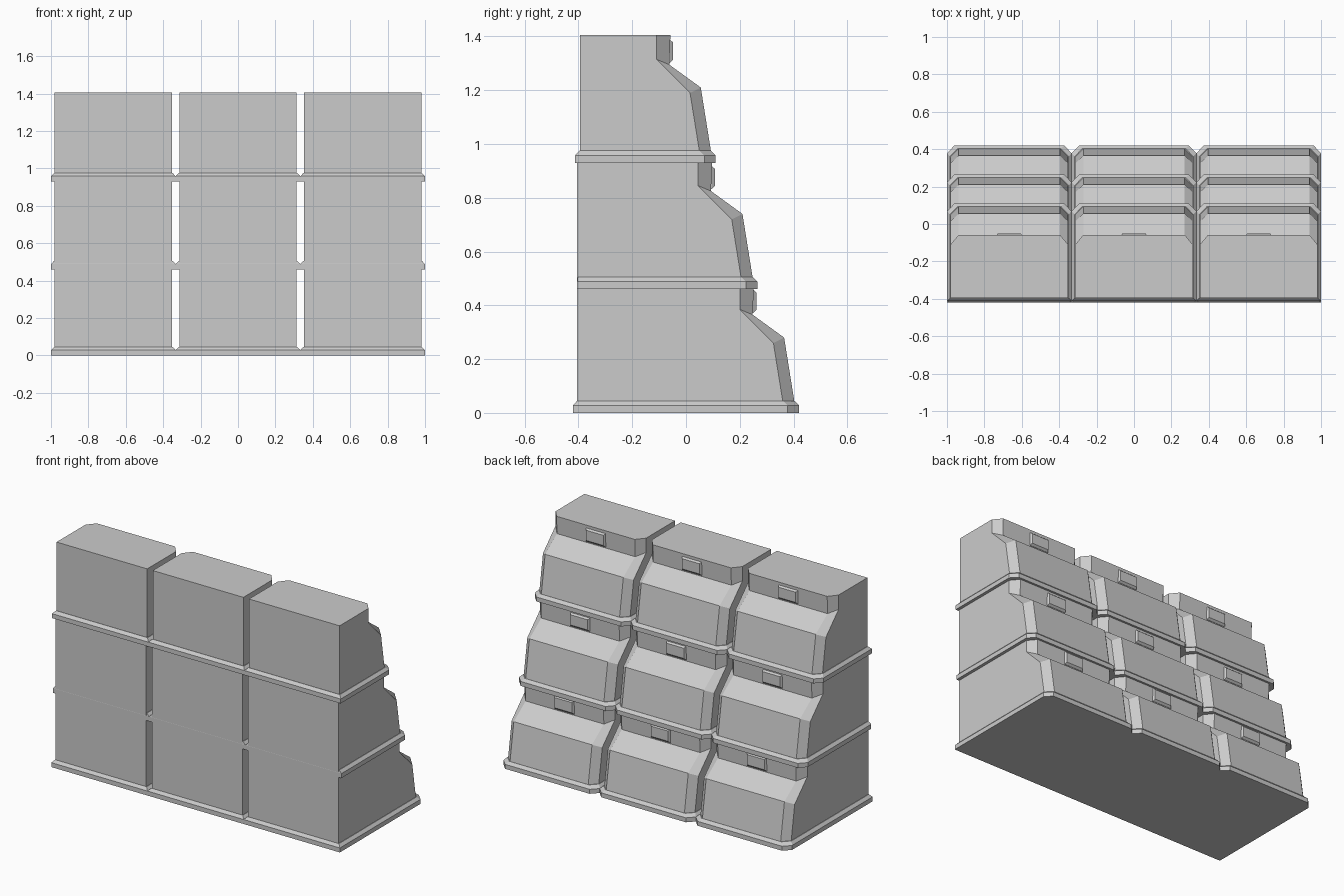
import bpy, bmesh

if "Cube" in bpy.data.objects:
    bpy.data.objects.remove(bpy.data.objects["Cube"])

PITCH = 2 / 3          # column spacing
HALF = 0.314           # half width of a bin body


def loft(name, rings):
    """Closed solid skinned through rings of equal point count."""
    bm = bmesh.new()
    loops = [[bm.verts.new(p) for p in r] for r in rings]
    n = len(loops[0])
    for a, b in zip(loops, loops[1:]):
        for i in range(n):
            j = (i + 1) % n
            bm.faces.new((a[i], a[j], b[j], b[i]))
    bm.faces.new(loops[0])
    bm.faces.new(loops[-1])
    bmesh.ops.recalc_face_normals(bm, faces=bm.faces)
    me = bpy.data.meshes.new(name)
    bm.to_mesh(me)
    bm.free()
    ob = bpy.data.objects.new(name, me)
    bpy.context.collection.objects.link(ob)
    return ob


def section(x, half, back, side, front, chamfer):
    """Rectangle with two cut corners; side and front are (y, z) pairs."""
    (sy, sz), (fy, fz) = side, front
    inner = half - chamfer
    return [(x - half, back, sz), (x + half, back, sz), (x + half, sy, sz),
            (x + inner, fy, fz), (x - inner, fy, fz), (x - half, sy, sz)]


def plate(x, z, half, back, front):
    return section(x, half, back, (front - 0.042, z), (front, z), 0.04)


# per level: y shift, z shift, body top, body back, rim back low / high
levels = [(0.0, 0.0, 0.465, -0.405, -0.42, -0.405),
          (-0.155, 0.46, 0.938, -0.405, -0.405, -0.402),
          (-0.31, 0.93, 1.405, -0.395, -0.412, -0.396)]

for col in (-1, 0, 1):
    x = col * PITCH
    for lv, (dy, dz, top, back, rim_lo, rim_hi) in enumerate(levels):
        tag = f"{lv}_{col + 1}"

        # rim under each bin, bevelled along its upper edge
        loft("rim_" + tag, [
            plate(x, dz, PITCH / 2, rim_lo, 0.42 + dy),
            plate(x, dz + 0.028, PITCH / 2, rim_lo, 0.42 + dy),
            plate(x, dz + 0.045, HALF + 0.003, rim_hi, 0.403 + dy)])

        # bin body: leaning face, sloped shoulder, upright neck
        pairs = [((0.362, 0.03), (0.405, 0.03)),
                 ((0.325, 0.26), (0.365, 0.28)),
                 ((0.20, 0.385), (0.248, 0.365)),
                 ((0.20, top - dz), (0.252, top - dz))]
        loft("bin_" + tag, [
            section(x, HALF, back, (s[0] + dy, s[1] + dz),
                    (f[0] + dy, f[1] + dz), 0.043) for s, f in pairs])

        # small raised latch tab on the neck
        rings = []
        for y, w, z0, z1 in ((0.24, 0.068, 0.372, 0.458),
                             (0.25, 0.068, 0.372, 0.458),
                             (0.262, 0.06, 0.384, 0.448)):
            rings.append([(x - w, y + dy, z0 + dz), (x + w, y + dy, z0 + dz),
                          (x + w, y + dy, z1 + dz), (x - w, y + dy, z1 + dz)])
        loft("latch_tab_" + tag, rings)
